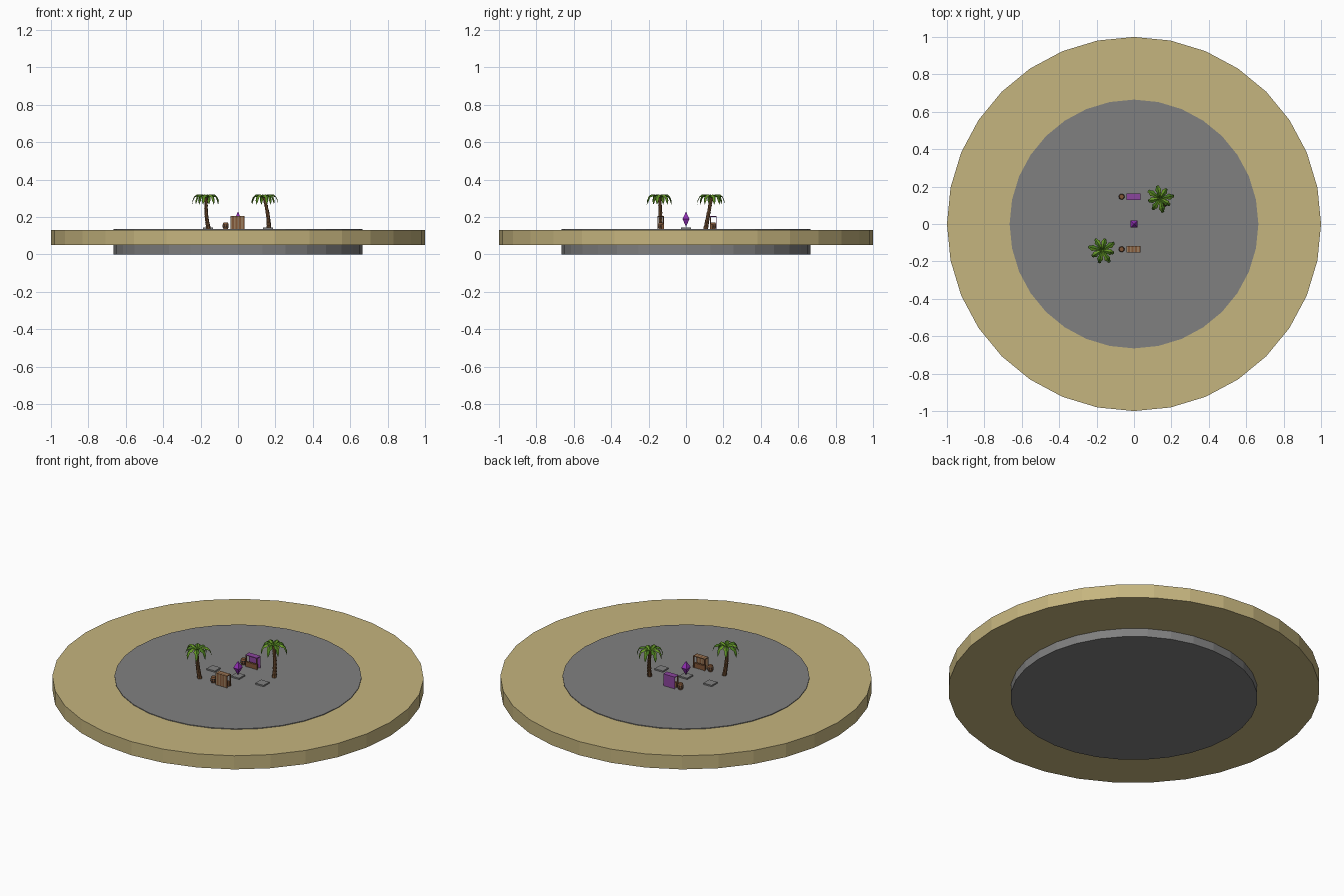
import bpy, bmesh, math
from mathutils import Vector

if "Cube" in bpy.data.objects:
    bpy.data.objects.remove(bpy.data.objects["Cube"])


def material(name, r, g, b):
    m = bpy.data.materials.new(name)
    m.use_nodes = True
    col = (r, g, b, 1)
    m.diffuse_color = col
    m.node_tree.nodes["Principled BSDF"].inputs["Base Color"].default_value = col
    return m


SAND = material("sand", 0.56, 0.46, 0.21)
STONE = material("grey stone", 0.216, 0.216, 0.216)
BARK = material("bark", 0.16, 0.075, 0.03)
LEAF = material("leaf green", 0.13, 0.31, 0.02)
DARK_LEAF = material("dark leaf green", 0.06, 0.18, 0.012)
CRYSTAL = material("crystal violet", 0.30, 0.03, 0.48)
CLOTH = material("purple cloth", 0.26, 0.06, 0.34)
WOOD = material("brown wood", 0.22, 0.095, 0.04)
PLANK = material("pale plank", 0.32, 0.20, 0.11)
IRON = material("dark iron", 0.05, 0.045, 0.045)

GROUND = 0.135


def finish(name, bm, *mats):
    bmesh.ops.recalc_face_normals(bm, faces=bm.faces)
    me = bpy.data.meshes.new(name)
    bm.to_mesh(me)
    bm.free()
    for m in mats:
        me.materials.append(m)
    ob = bpy.data.objects.new(name, me)
    bpy.context.collection.objects.link(ob)
    return ob


def loft(name, sections, sides, mats, turn=0.0, rule=None):
    """Join horizontal rings given as (centre, radius) pairs."""
    bm = bmesh.new()
    rings = []
    for c, r in sections:
        rings.append([bm.verts.new(Vector(c) + Vector((r * math.cos(a), r * math.sin(a), 0)))
                      for a in (turn + math.tau * i / sides for i in range(sides))])
    for k, (lo, hi) in enumerate(zip(rings, rings[1:])):
        for i in range(sides):
            j = (i + 1) % sides
            f = bm.faces.new((lo[i], lo[j], hi[j], hi[i]))
            f.material_index = rule(k) if rule else 0
    bm.faces.new(rings[0][::-1])
    bm.faces.new(rings[-1])
    return finish(name, bm, *mats)


def box(name, x, y, z, mat):
    """Box from (low, high) ranges."""
    bm = bmesh.new()
    bmesh.ops.create_cube(bm, size=1)
    for v in bm.verts:
        for i, (lo, hi) in enumerate((x, y, z)):
            v.co[i] = lo if v.co[i] < 0 else hi
    return finish(name, bm, mat)


# Island
loft("sand_disc", [((0, 0, 0.05), 1), ((0, 0, 0.131), 1)], 32, [SAND])
loft("stone_disc", [((0, 0, 0), 0.665), ((0, 0, GROUND), 0.665)], 32, [STONE])

# Square stone slabs and the floating crystal
for name, x in (("right_slab", -0.16), ("centre_slab", 0), ("left_slab", 0.16)):
    box(name, (x - 0.027, x + 0.027), (-0.027, 0.027), (GROUND - 0.002, GROUND + 0.008), STONE)
loft("crystal", [((0, 0, 0.148), 0.001), ((0, 0, 0.19), 0.026), ((0, 0, 0.227), 0.001)],
     4, [CRYSTAL], math.pi / 4)


# Palms
def palm(name, base, top, spin):
    base, top = Vector(base), Vector(top)
    sections, steps = [], 9
    for k in range(steps):
        for t, flare in ((k / steps, 0.0), ((k + 0.95) / steps, 0.002)):
            c = base.lerp(top, t)
            sway = math.sin(math.pi * t) * 0.006
            c.x += sway * (1 if top.x > 0 else -1)
            sections.append((c, 0.0125 - 0.005 * t ** 0.6 + flare))
    loft(name + "_trunk", sections, 7, [BARK])

    # Arched fronds with a raised midrib and saw-toothed edges
    bm = bmesh.new()
    count = 8
    for n in range(count):
        a = spin + math.tau * n / count
        size = (1.08, 0.9, 1.0)[n % 3]
        out = Vector((math.cos(a), math.sin(a), 0))
        side = Vector((-out.y, out.x, 0))
        rows, cuts = [], 7
        for i in range(cuts):
            t = i / (cuts - 1)
            mid = top + out * (0.072 * size * math.sin(t * 1.5))
            mid.z += 0.105 * t - 0.14 * t * t
            width = 0.017 * math.sin(math.pi * (0.12 + 0.86 * t))
            width *= 1.0 if i % 2 else 0.65
            drop = Vector((0, 0, -0.55 * width))
            rows.append([bm.verts.new(p) for p in
                         (mid - side * width + drop, mid, mid + side * width + drop)])
        for p, q in zip(rows, rows[1:]):
            for s in range(2):
                f = bm.faces.new((p[s], p[s + 1], q[s + 1], q[s]))
                f.material_index = (n + s) % 2
    finish(name + "_fronds", bm, LEAF, DARK_LEAF)


palm("back_palm", (0.165, 0.105, GROUND), (0.139, 0.136, 0.302), 0.2)
palm("front_palm", (-0.158, -0.134, GROUND), (-0.170, -0.140, 0.302), 0.55)


# Market stalls, each opening toward the crystal, with a barrel alongside
def stall(name, y, facing, cover, striped):
    cx, half, depth, height = -0.003, 0.038, 0.0175, GROUND + 0.07

    def span(a, b):
        return tuple(sorted((y + facing * a, y + facing * b)))

    strips = 8 if striped else 1
    w = 2 * half / strips
    for i in range(strips):
        mat = (WOOD if i % 2 else PLANK) if striped else cover
        xs = (cx - half + i * w, cx - half + (i + 1) * w)
        box(f"{name}_back_panel_{i}", xs, span(-depth, -depth + 0.004), (GROUND, height), mat)
        box(f"{name}_roof_{i}", xs, span(-depth, depth), (height - 0.004, height), mat)
    for s in (-1, 1):
        px = cx + s * (half - 0.003)
        box(f"{name}_post_{'right' if s < 0 else 'left'}", (px - 0.003, px + 0.003),
            span(depth - 0.006, depth), (GROUND, height - 0.004), WOOD)
    box(f"{name}_counter", (cx - half + 0.003, cx + half - 0.003),
        span(depth - 0.014, depth - 0.002), (GROUND, GROUND + 0.028), WOOD)
    profile = [(0, 0.012), (0.009, 0.0155), (0.013, 0.016), (0.022, 0.016),
               (0.026, 0.0155), (0.035, 0.012)]
    loft(f"{name}_barrel", [((-0.066, y, GROUND + h), r) for h, r in profile],
         10, [WOOD, IRON], 0, lambda k: k % 2)


stall("wooden_stall", -0.135, 1, WOOD, True)
stall("cloth_stall", 0.146, -1, CLOTH, False)
